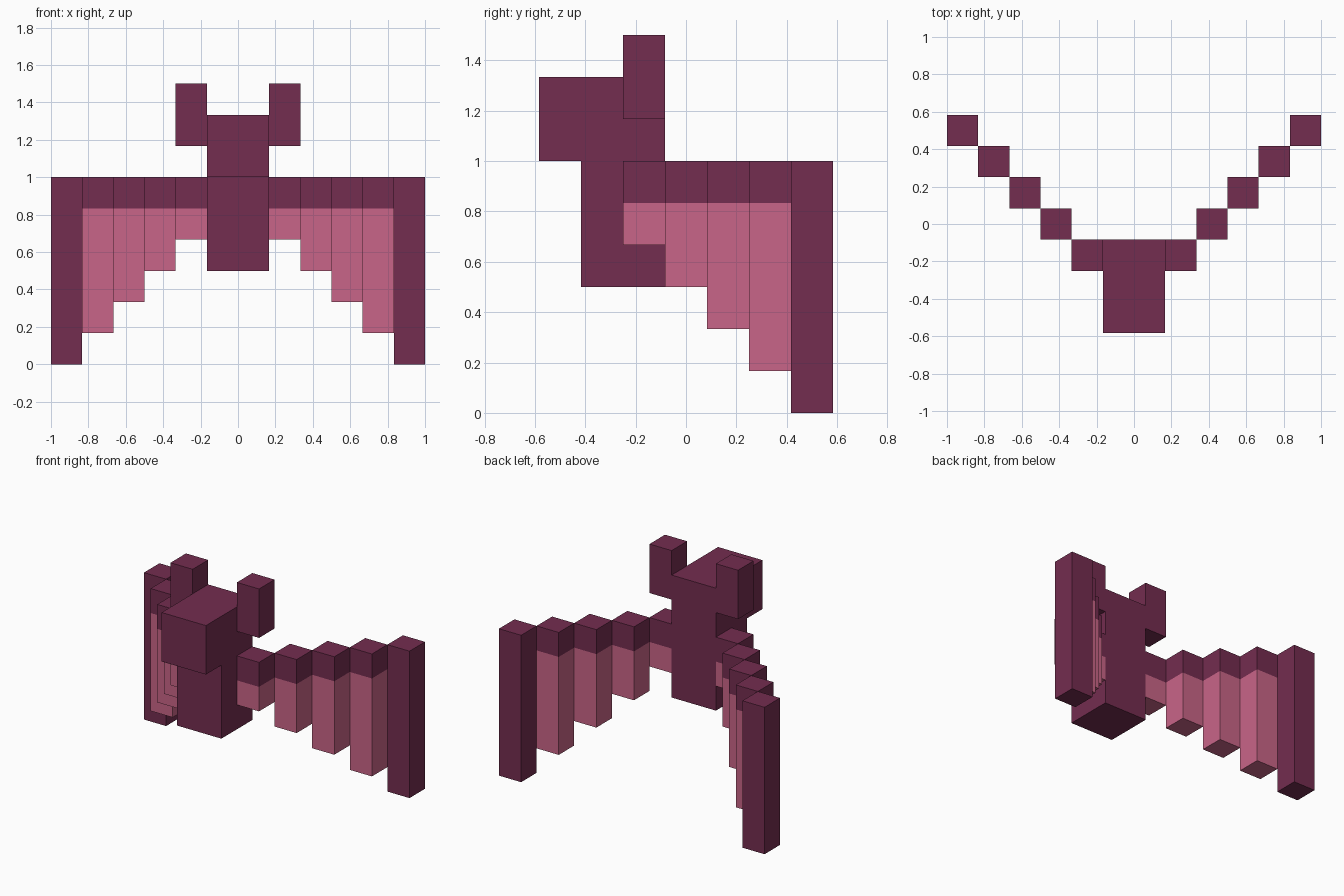
import bpy, bmesh
from mathutils import Vector

if "Cube" in bpy.data.objects:
    bpy.data.objects.remove(bpy.data.objects["Cube"])

U = 1 / 6  # block size


def material(name, rgb):
    m = bpy.data.materials.new(name)
    m.diffuse_color = (*rgb, 1)
    m.use_nodes = True
    m.node_tree.nodes["Principled BSDF"].inputs["Base Color"].default_value = m.diffuse_color
    return m


plum = material("dark plum", (0.174, 0.026, 0.080))
pink = material("rose pink", (0.584, 0.130, 0.246))


def add_box(bm, lo, hi):
    """Axis-aligned box between two corners."""
    lo, hi = Vector(lo), Vector(hi)
    verts = bmesh.ops.create_cube(bm, size=1)["verts"]
    for v in verts:
        v.co = (lo + hi) / 2 + v.co * (hi - lo)


def finish(name, bm, mats, mirror=False):
    bmesh.ops.recalc_face_normals(bm, faces=bm.faces)
    me = bpy.data.meshes.new(name)
    bm.to_mesh(me)
    bm.free()
    for m in mats:
        me.materials.append(m)
    ob = bpy.data.objects.new(name, me)
    bpy.context.collection.objects.link(ob)
    if mirror:
        mod = ob.modifiers.new("mirror", "MIRROR")
        mod.use_mirror_merge = False
    return ob


# Body and overhanging head: one side profile (y, z in blocks) extruded across x
profile = [(-2.5, 3), (-0.5, 3), (-0.5, 8), (-3.5, 8), (-3.5, 6), (-2.5, 6)]
bm = bmesh.new()
face = bm.faces.new([bm.verts.new((-U, y * U, z * U)) for y, z in profile])
ext = bmesh.ops.extrude_face_region(bm, geom=[face])["geom"]
bmesh.ops.translate(bm, vec=(2 * U, 0, 0),
                    verts=[g for g in ext if isinstance(g, bmesh.types.BMVert)])
if not face.is_valid or len([f for f in bm.faces if len(f.verts) == 6]) < 2:
    bm.faces.new([v for v in bm.verts if v.co.x < 0])
finish("body_and_head", bm, [plum])

# Ears
bm = bmesh.new()
add_box(bm, (U, -1.5 * U, 7 * U), (2 * U, -0.5 * U, 9 * U))
finish("ears", bm, [plum], mirror=True)

# Wing membrane: stepped columns sweeping back, plum on top and pink below
bm = bmesh.new()
for i in range(4):
    y = (i - 1.5) * U
    add_box(bm, ((i + 1) * U, y, (4 - i) * U), ((i + 2) * U, y + U, 6 * U))
bmesh.ops.bisect_plane(bm, geom=bm.verts[:] + bm.edges[:] + bm.faces[:],
                       plane_co=(0, 0, 5 * U), plane_no=(0, 0, 1))
for f in bm.faces:
    f.material_index = 1 if f.calc_center_median().z < 5 * U else 0
finish("wing_membranes", bm, [plum, pink], mirror=True)

# Wing tips: full-height outer posts
bm = bmesh.new()
add_box(bm, (5 * U, 2.5 * U, 0), (6 * U, 3.5 * U, 6 * U))
finish("wing_tips", bm, [plum], mirror=True)
